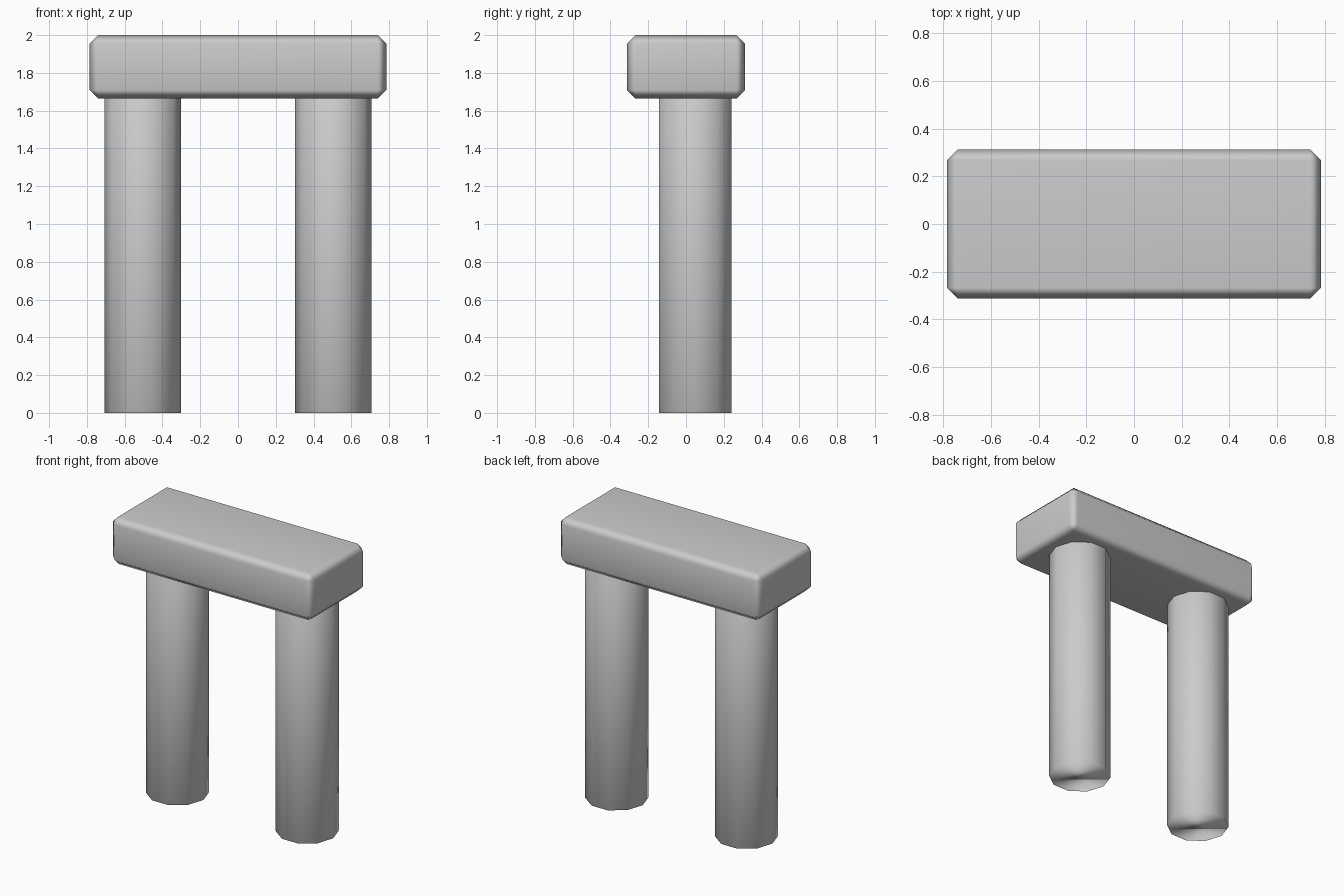
import bpy

if "Cube" in bpy.data.objects:
    bpy.data.objects.remove(bpy.data.objects["Cube"])

def finish(obj, name):
    """Name a part, shade it smooth and favour its large faces."""
    obj.name = name
    obj.data.name = name
    bpy.ops.object.shade_smooth()
    obj.modifiers.new("weighted", 'WEIGHTED_NORMAL')

# Chamfered lintel across the top
bpy.ops.mesh.primitive_cube_add(size=1, location=(0, 0, 1.832))
lintel = bpy.context.object
lintel.scale = (1.57, 0.625, 0.336)
bpy.ops.object.transform_apply(location=False, rotation=False, scale=True)
bevel = lintel.modifiers.new("chamfer", 'BEVEL')
bevel.width = 0.045
bevel.segments = 1
finish(lintel, "lintel")

# Two ten-sided columns, set slightly towards the back
TOP = 1.665
for side, label in ((-1, "left_column"), (1, "right_column")):
    bpy.ops.mesh.primitive_cylinder_add(
        vertices=10, radius=0.202, depth=TOP,
        location=(side * 0.505, 0.048, TOP / 2))
    column = bpy.context.object
    # Turn a corner onto the x axis
    column.rotation_euler.z = 1.5707963
    bpy.ops.object.transform_apply(location=False, rotation=True, scale=False)
    finish(column, label)
